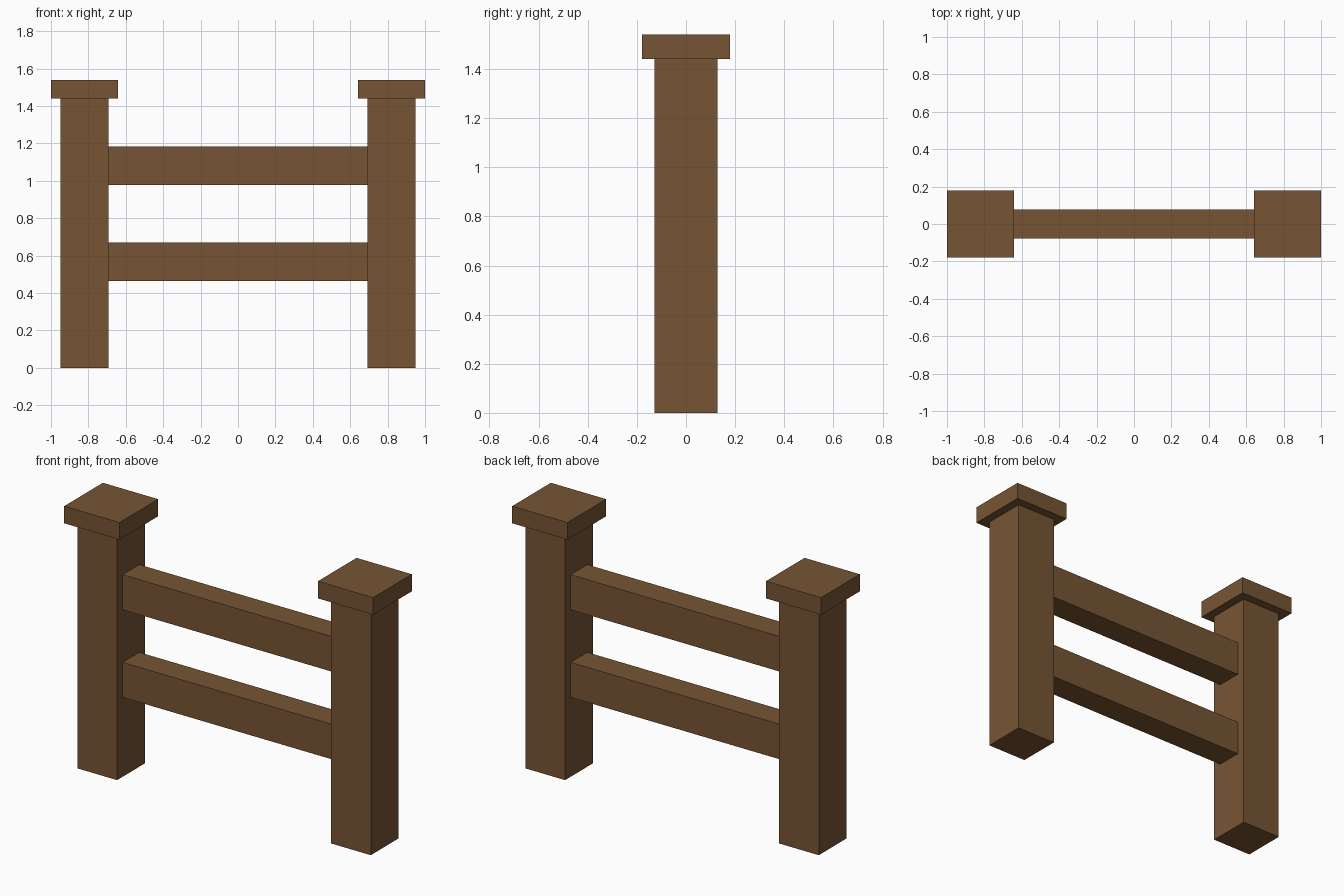
import bpy
import bmesh
from mathutils import Vector

if "Cube" in bpy.data.objects:
    bpy.data.objects.remove(bpy.data.objects["Cube"], do_unlink=True)

# Brown wood used throughout
wood = bpy.data.materials.new("brown_wood")
wood.use_nodes = True
color = (0.184, 0.091, 0.034, 1)
wood.diffuse_color = color
wood.node_tree.nodes["Principled BSDF"].inputs["Base Color"].default_value = color


def box(name, center, size):
    """Add a flat-shaded box with the given centre and full size."""
    mesh = bpy.data.meshes.new(name)
    bm = bmesh.new()
    bmesh.ops.create_cube(bm, size=1)
    bmesh.ops.scale(bm, vec=Vector(size), verts=bm.verts)
    bmesh.ops.translate(bm, vec=Vector(center), verts=bm.verts)
    bm.to_mesh(mesh)
    bm.free()
    mesh.materials.append(wood)
    obj = bpy.data.objects.new(name, mesh)
    bpy.context.scene.collection.objects.link(obj)
    return obj


POST_X = 0.821
POST_WIDTH = 0.256
POST_HEIGHT = 1.44
CAP_WIDTH = 0.358
CAP_HEIGHT = 0.1

# Two square posts, each with a wider cap
for side, sign in (("left", 1), ("right", -1)):
    x = sign * POST_X
    box(side + "_post", (x, 0, POST_HEIGHT / 2), (POST_WIDTH, POST_WIDTH, POST_HEIGHT))
    box(side + "_cap", (x, 0, POST_HEIGHT + CAP_HEIGHT / 2), (CAP_WIDTH, CAP_WIDTH, CAP_HEIGHT))

# Two rails spanning between the inner faces of the posts
rail_length = 2 * POST_X - POST_WIDTH
for name, z in (("lower_rail", 0.567), ("upper_rail", 1.08)):
    box(name, (0, 0, z), (rail_length, 0.154, 0.205))
